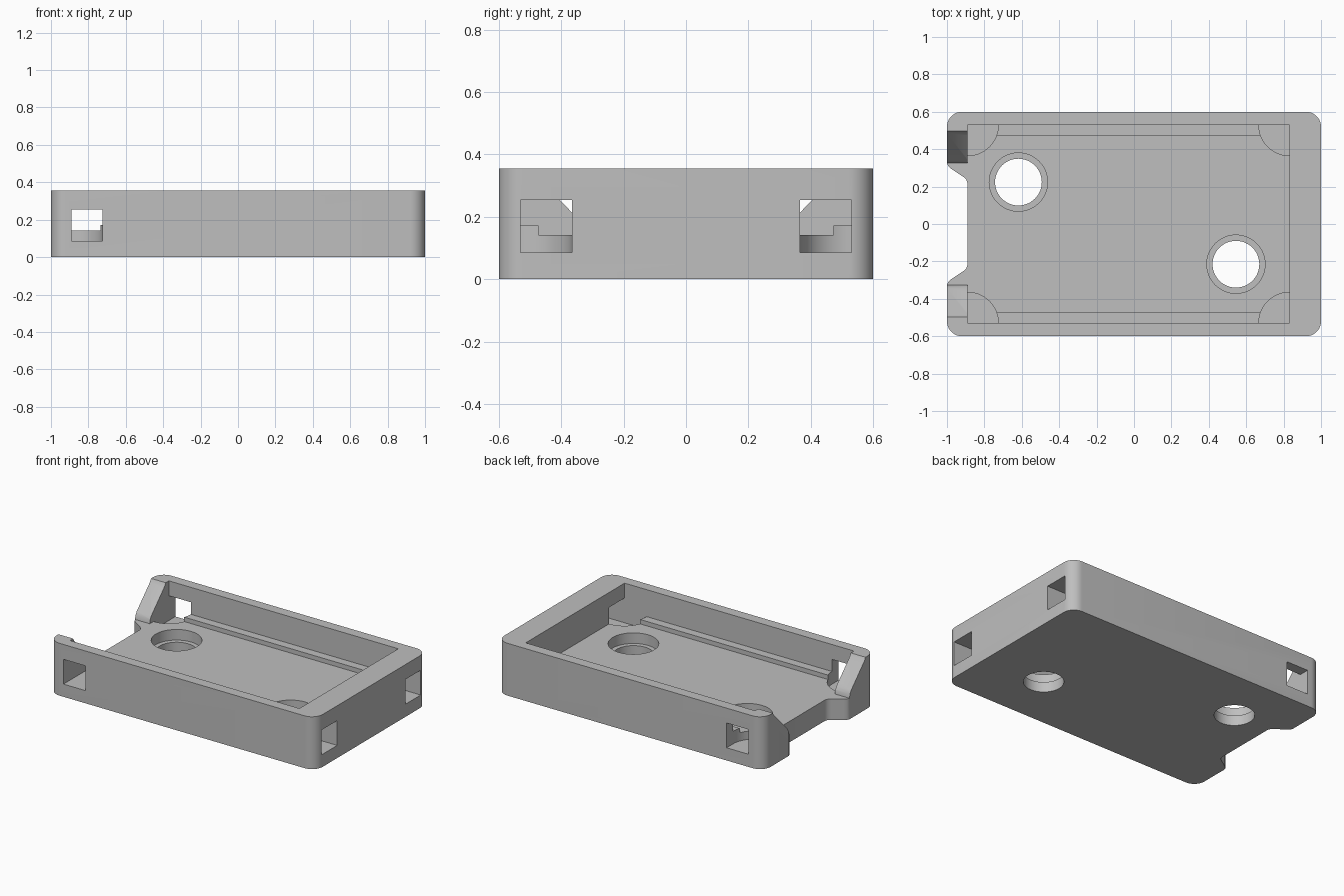
import bpy
import bmesh
from math import cos, sin, pi, radians

old = bpy.data.objects.get("Cube")
if old:
    bpy.data.objects.remove(old, do_unlink=True)

grey = bpy.data.materials.new("plain grey")
grey.use_nodes = True
GREY = (0.52, 0.52, 0.52, 1)
grey.diffuse_color = GREY
grey.node_tree.nodes["Principled BSDF"].inputs["Base Color"].default_value = GREY

# Main levels and sizes
HEIGHT, FLOOR, LEDGE, POCKET = 0.355, 0.142, 0.172, 0.086
X0, X1, Y1 = -0.89, 0.832, 0.53
RADIUS, OVER = 0.165, 0.5


def prism(name, points, lo, hi, axis="z"):
    """Extrude a flat outline along z (points are x, y) or x (points are y, z)."""
    def place(p, t):
        return (p[0], p[1], t) if axis == "z" else (t, p[0], p[1])
    bm = bmesh.new()
    face = bm.faces.new([bm.verts.new(place(p, lo)) for p in points])
    new = bmesh.ops.extrude_face_region(bm, geom=[face])["geom"]
    shift = (0, 0, hi - lo) if axis == "z" else (hi - lo, 0, 0)
    bmesh.ops.translate(bm, vec=shift, verts=[v for v in new if isinstance(v, bmesh.types.BMVert)])
    bmesh.ops.recalc_face_normals(bm, faces=bm.faces)
    mesh = bpy.data.meshes.new(name)
    bm.to_mesh(mesh)
    bm.free()
    mesh.materials.append(grey)
    obj = bpy.data.objects.new(name, mesh)
    bpy.context.collection.objects.link(obj)
    return obj


def arc(cx, cy, r, start, end, n):
    return [(cx + r * cos(radians(start + (end - start) * i / n)),
             cy + r * sin(radians(start + (end - start) * i / n))) for i in range(n + 1)]


def rect(xa, xb, ya, yb):
    return [(xa, ya), (xb, ya), (xb, yb), (xa, yb)]


def mirrored(half):
    """Complete an outline given for the positive second side."""
    return half


# Rounded outer block
R = 0.08
outline = []
for k, (sx, sy) in enumerate([(1, 1), (-1, 1), (-1, -1), (1, -1)]):
    outline += arc(sx * (1 - R), sy * (0.6 - R), R, 90 * k, 90 * k + 90, 10)
tray = prism("tray", outline, 0, HEIGHT)


def cut(points, lo, hi, axis="z"):
    cutter = prism("cutter", points, lo, hi, axis)
    cutter.hide_render = True
    mod = tray.modifiers.new("cut", "BOOLEAN")
    mod.operation, mod.solver, mod.object = "DIFFERENCE", "EXACT", cutter
    bpy.context.view_layer.objects.active = tray
    bpy.ops.object.modifier_apply(modifier=mod.name)
    bpy.data.objects.remove(cutter, do_unlink=True)


# Cavity, leaving a low ledge along both long walls
cut(rect(X0, X1, -Y1, Y1), LEDGE, OVER)
cut(rect(X0, X1, -0.473, 0.473), FLOOR, OVER)

# Quarter-round pockets in the four inner corners
for k, (cx, cy) in enumerate([(X0, -Y1), (X1, -Y1), (X1, Y1), (X0, Y1)]):
    cut([(cx, cy)] + arc(cx, cy, RADIUS, 90 * k, 90 * k + 90, 16), POCKET, OVER)

# Square windows at the pockets, in the end wall and in both long walls
WIN_TOP = 0.254
for s in (-1, 1):
    ya, yb = sorted((s * Y1, s * (Y1 - RADIUS)))
    cut(rect(X1 - 0.002, 1.1, ya, yb), POCKET, WIN_TOP)
    ya, yb = sorted((s * (Y1 - 0.002), s * 0.7))
    cut(rect(X0, X0 + RADIUS, ya, yb), POCKET, WIN_TOP)

# Open end with sloping cheeks
cheek = [(0.325, FLOOR), (0.329, 0.168), (0.342, 0.19), (0.485, 0.335), (0.496, HEIGHT), (0.496, OVER)]
cut(cheek + [(-y, z) for y, z in reversed(cheek)], -1.1, X0 + 0.002, "x")

# Curved notch through the floor at the open end
lip = [(-1.1, 0.327), (-1, 0.325), (-0.993, 0.31), (-0.978, 0.296),
       (-0.912, 0.252), (-0.897, 0.238), (X0, 0.218)]
cut(lip + [(x, -y) for x, y in reversed(lip)], -0.1, OVER)

# Counterbored round holes
for cx, cy in [(-0.618, 0.224), (0.545, -0.215)]:
    cut(arc(cx, cy, 0.156, 0, 352.5, 47), 0.07, OVER)
    cut(arc(cx, cy, 0.125, 0, 352.5, 47), -0.1, OVER)

bpy.ops.object.select_all(action="DESELECT")
tray.select_set(True)
bpy.context.view_layer.objects.active = tray
bpy.ops.object.shade_smooth_by_angle(angle=radians(30))
